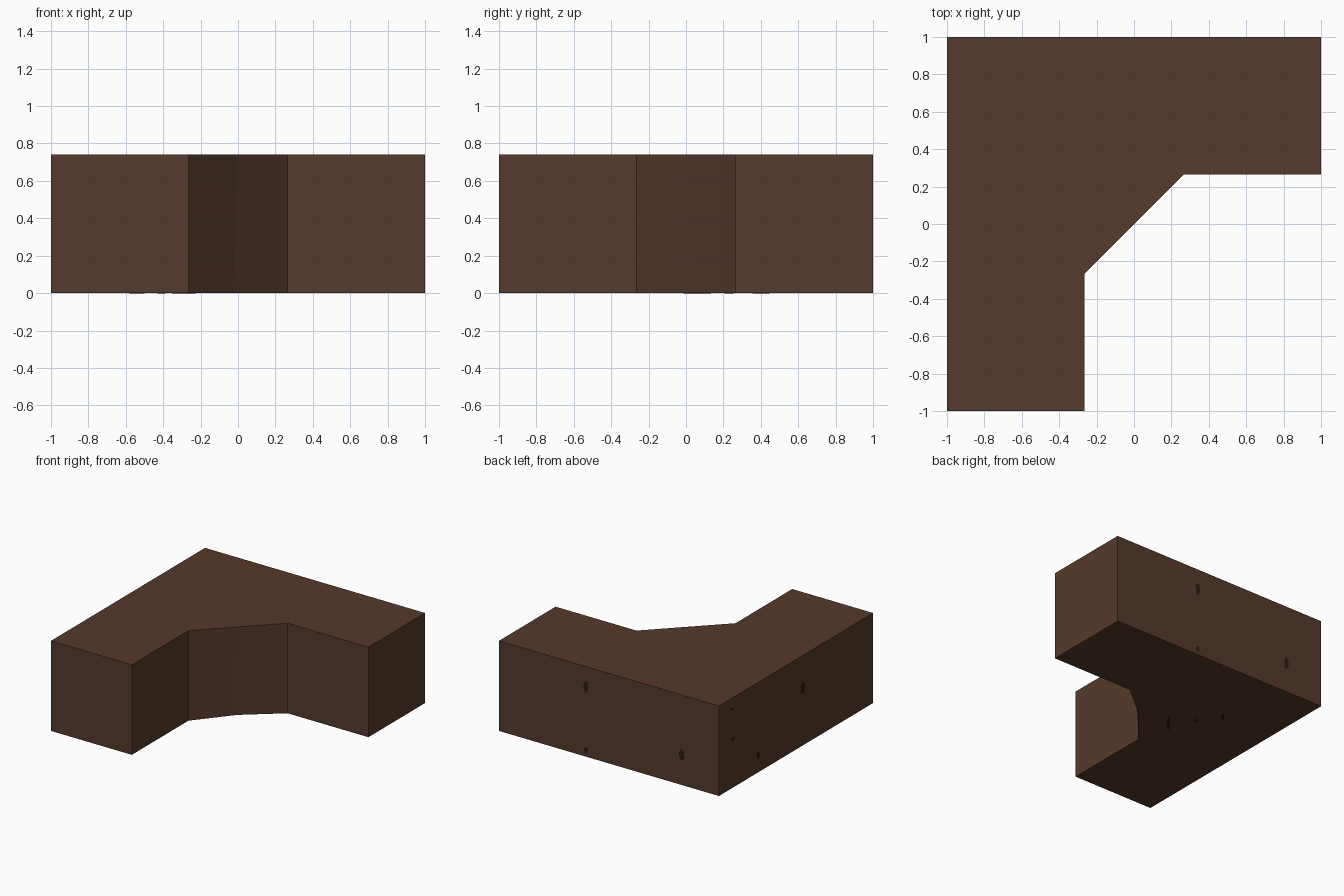
import bpy, bmesh, math
from mathutils import Matrix, Vector

if "Cube" in bpy.data.objects:
    bpy.data.objects.remove(bpy.data.objects["Cube"])

H = 0.74      # block height
W = 0.265     # inner edge of both arms
D = 0.026     # inward bow of the chamfer at its foot


def material(name, rgb):
    m = bpy.data.materials.new(name)
    m.diffuse_color = (*rgb, 1)
    m.use_nodes = True
    m.node_tree.nodes["Principled BSDF"].inputs["Base Color"].default_value = m.diffuse_color
    return m


def finish(name, bm, mat):
    bmesh.ops.recalc_face_normals(bm, faces=bm.faces)
    me = bpy.data.meshes.new(name)
    bm.to_mesh(me)
    bm.free()
    me.materials.append(mat)
    ob = bpy.data.objects.new(name, me)
    bpy.context.collection.objects.link(ob)


soil = material("dark brown soil", (0.092, 0.042, 0.025))
fleck = material("dark fleck", (0.021, 0.014, 0.005))

# L-shaped block with a chamfered inner corner; the foot of the chamfer is bowed in
outline = [(-1, 1), (-1, -1), (-W, -1), (-W, -W), (0, 0), (W, W), (1, W), (1, 1)]
bm = bmesh.new()
low = [bm.verts.new((x, y, 0)) for x, y in outline]
high = [bm.verts.new((x, y, H)) for x, y in outline]
low[4].co = (-D, D, 0)
n = len(outline)
bm.faces.new(low[::-1])
bm.faces.new(high)
for i in range(n):
    j = (i + 1) % n
    bm.faces.new((low[i], low[j], high[j], high[i]))
finish("corner_block", bm, soil)


# Thin oval flecks lying flush on a face: centre, outward normal, long direction, length, width
def flecks(name, spots, normal, along):
    nrm, lng = Vector(normal), Vector(along).normalized()
    side = lng.cross(nrm)
    bm = bmesh.new()
    for centre, length, width in spots:
        c = Vector(centre) + nrm * 0.001
        ring = []
        for k in range(8):
            a = math.tau * (k + 0.5) / 8
            ring.append(bm.verts.new(c + lng * math.cos(a) * length / 2
                                     + side * math.sin(a) * width / 2))
        f = bm.faces.new(ring)
        base = bmesh.ops.extrude_face_region(bm, geom=[f])
        for v in base["geom"]:
            if isinstance(v, bmesh.types.BMVert):
                v.co -= nrm * 0.002
    finish(name, bm, fleck)


flecks("back_flecks", [((0.21, 1, 0.57), 0.1, 0.045), ((-0.66, 1, 0.25), 0.1, 0.045),
                       ((0.21, 1, 0.05), 0.05, 0.035)], (0, 1, 0), (0, 0, 1))
flecks("left_flecks", [((-1, -0.09, 0.47), 0.09, 0.06), ((-1, 0.49, 0.14), 0.06, 0.05),
                       ((-1, 0.82, 0.4), 0.025, 0.05), ((-1, 0.83, 0.65), 0.02, 0.04)],
       (-1, 0, 0), (0, 0, 1))
flecks("underside_flecks", [((-0.29, 0.06, 0), 0.2, 0.025), ((-0.54, 0.4, 0), 0.12, 0.025),
                            ((-0.41, 0.23, 0), 0.06, 0.025)], (0, 0, -1), (1, 1.2, 0))
